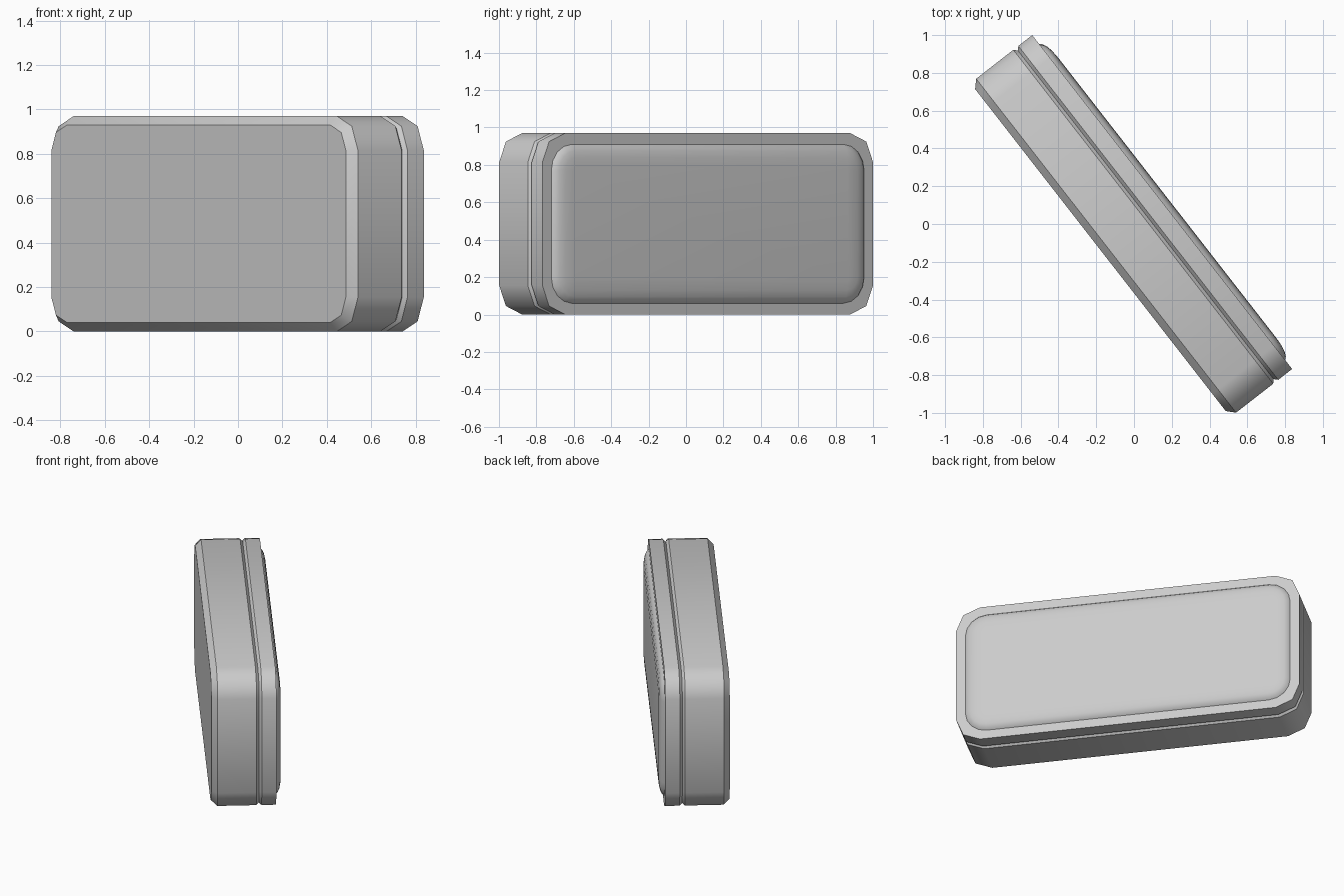
import bpy, bmesh, math

if "Cube" in bpy.data.objects:
    bpy.data.objects.remove(bpy.data.objects["Cube"])

HALF_W, HEIGHT, RADIUS = 1.12, 0.97, 0.155
TURN = math.radians(-52.1)


def rounded_rect(inset, depth, segs, radius):
    """Rounded rectangle in the XZ plane, pulled in evenly by inset."""
    w, h, r = HALF_W - inset, HEIGHT / 2 - inset, max(radius - inset, 0.02)
    pts = []
    for i, (sx, sz) in enumerate([(1, 1), (-1, 1), (-1, -1), (1, -1)]):
        for k in range(segs + 1):
            a = math.pi / 2 * (i + k / segs)
            pts.append((sx * (w - r) + r * math.cos(a), depth,
                        HEIGHT / 2 + sz * (h - r) + r * math.sin(a)))
    return pts


def loft(name, profile, cap_front, cap_back, segs=2, radius=RADIUS, crisp=True):
    """Join (inset, depth) rings front to back; crisp keeps ring edges sharp."""
    bm = bmesh.new()
    rings = [[bm.verts.new(p) for p in rounded_rect(i, d, segs, radius)]
             for i, d in profile]
    n = len(rings[0])
    for a, b in zip(rings, rings[1:]):
        for k in range(n):
            bm.faces.new((a[k], a[(k + 1) % n], b[(k + 1) % n], b[k]))
    if cap_front:
        bm.faces.new(rings[0])
    if cap_back:
        bm.faces.new(rings[-1])
    bmesh.ops.recalc_face_normals(bm, faces=bm.faces)
    for f in bm.faces:
        f.smooth = True
    if crisp:
        for ring in rings:
            for k in range(n):
                bm.edges.get((ring[k], ring[(k + 1) % n])).smooth = False
    mesh = bpy.data.meshes.new(name)
    bm.to_mesh(mesh)
    bm.free()
    obj = bpy.data.objects.new(name, mesh)
    obj.rotation_euler.z = TURN
    bpy.context.collection.objects.link(obj)
    return obj


# Main case: chamfered front, ending in the first half of the seam groove
loft("case_body", [(0.04, -0.225), (0, -0.187), (0, 0.062), (0.018, 0.079)],
     True, False)

# Back rim: second half of the groove and a flat back
loft("back_rim", [(0.018, 0.079), (0, 0.096), (0, 0.189)], False, True)

# Softly raised back panel
loft("back_panel", [(0.06, 0.189), (0.072, 0.203), (0.095, 0.214),
                    (0.13, 0.221), (0.18, 0.224)],
     False, True, segs=4, radius=0.20, crisp=False)
